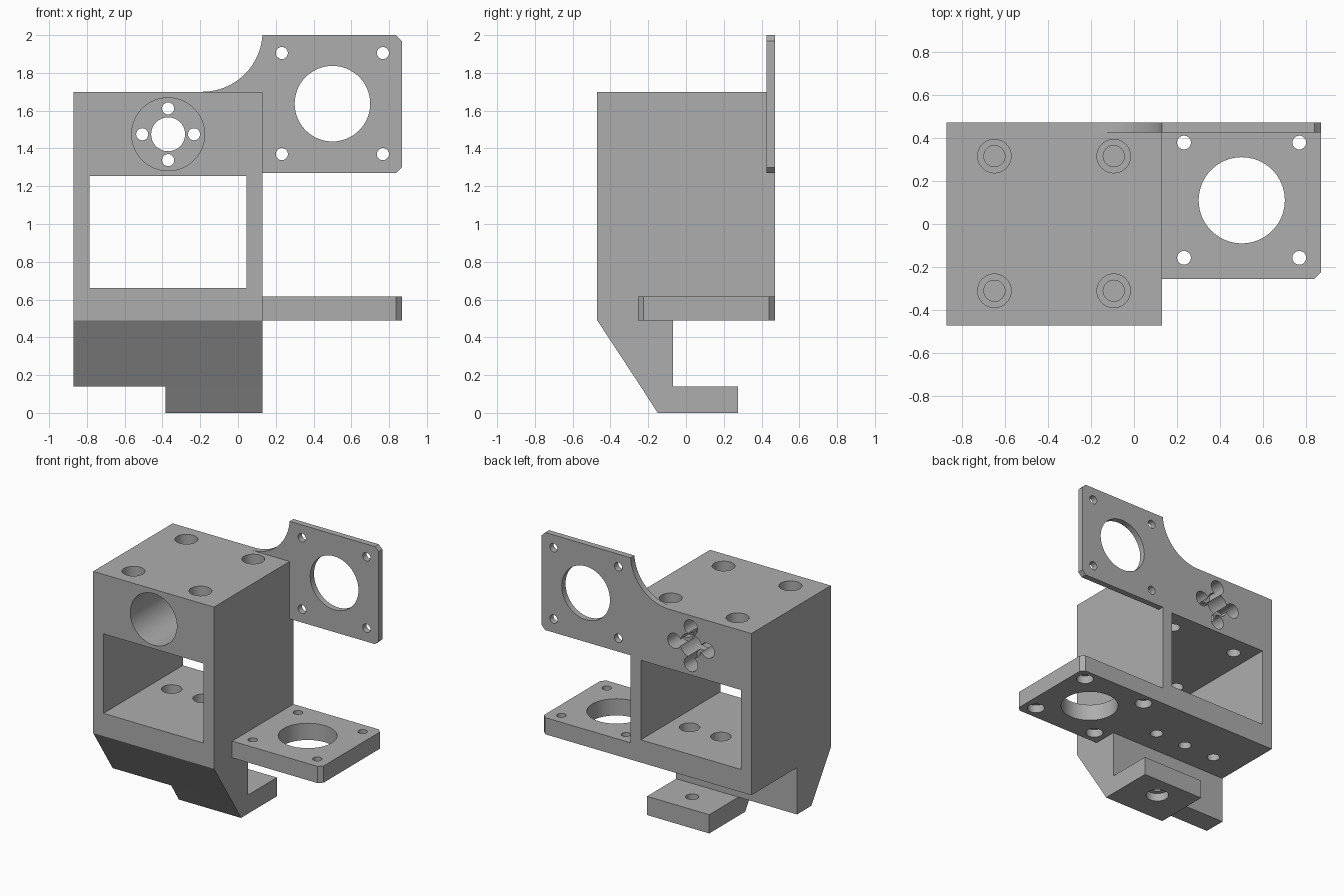
import bpy
import bmesh
from math import cos, sin, pi, radians

cube = bpy.data.objects.get("Cube")
if cube:
    bpy.data.objects.remove(cube, do_unlink=True)

grey = bpy.data.materials.new("plain grey")
grey.use_nodes = True
grey.diffuse_color = (0.42, 0.42, 0.42, 1)
bsdf = next(n for n in grey.node_tree.nodes if n.type == "BSDF_PRINCIPLED")
bsdf.inputs["Base Color"].default_value = grey.diffuse_color
bsdf.inputs["Roughness"].default_value = 0.6


def prism(name, axis, points, lo, hi):
    """Extrude a 2D profile along an axis; the profile uses the other two axes in order."""
    place = {"x": lambda u, v, t: (t, u, v),
             "y": lambda u, v, t: (u, t, v),
             "z": lambda u, v, t: (u, v, t)}[axis]
    bm = bmesh.new()
    ends = [[bm.verts.new(place(u, v, t)) for u, v in points] for t in (lo, hi)]
    bm.faces.new(ends[0])
    bm.faces.new(ends[1])
    for i in range(len(points)):
        j = (i + 1) % len(points)
        bm.faces.new((ends[0][i], ends[0][j], ends[1][j], ends[1][i]))
    bmesh.ops.recalc_face_normals(bm, faces=bm.faces)
    mesh = bpy.data.meshes.new(name)
    bm.to_mesh(mesh)
    bm.free()
    mesh.materials.append(grey)
    ob = bpy.data.objects.new(name, mesh)
    bpy.context.collection.objects.link(ob)
    return ob


def rect(u0, u1, v0, v1):
    return [(u0, v0), (u1, v0), (u1, v1), (u0, v1)]


def hole(axis, u, v, r, lo, hi):
    n = 64 if r > 0.1 else 32
    ring = [(u + r * cos(2 * pi * i / n), v + r * sin(2 * pi * i / n)) for i in range(n)]
    return prism("cutter", axis, ring, lo, hi)


def carve(ob, cutters):
    """Subtract the cutters, bake the result and smooth the round walls."""
    for c in cutters:
        c.hide_render = True
        mod = ob.modifiers.new("cut", "BOOLEAN")
        mod.operation = "DIFFERENCE"
        mod.solver = "EXACT"
        mod.object = c
    bpy.context.view_layer.update()
    deps = bpy.context.evaluated_depsgraph_get()
    mesh = bpy.data.meshes.new_from_object(ob.evaluated_get(deps))
    ob.modifiers.clear()
    ob.data = mesh
    for c in cutters:
        bpy.data.objects.remove(c, do_unlink=True)
    mesh.shade_smooth()
    mesh.set_sharp_from_angle(angle=radians(30))


LEFT, RIGHT, FRONT, BACK = 0.13, -0.87, -0.47, 0.47
EDGE, CH = 0.867, 0.03          # outer edge and corner chamfer of the mounting plates
SHELF, STEP, TOP = 0.49, 0.14, 1.70

# Housing with the sloped skirt under its front
slope_y = -0.24
housing = prism("housing", "x", [(FRONT, TOP), (BACK, TOP), (BACK, SHELF), (-0.07, SHELF),
                                 (-0.07, STEP), (slope_y, STEP), (FRONT, SHELF)], RIGHT, LEFT)
bx, bz = -0.37, 1.475
cuts = [prism("cutter", "y", rect(-0.785, 0.045, 0.66, 1.255), -1, 1),  # window
        hole("y", bx, bz, 0.193, -1, 0.27),                           # front bore
        hole("y", bx, bz, 0.09, 0.2, 1)]                              # shaft opening
for k in range(4):                                                    # screws around the shaft
    u, v = bx + 0.137 * cos(k * pi / 2), bz + 0.137 * sin(k * pi / 2)
    cuts += [hole("y", u, v, 0.032, 0.2, 1), hole("y", u, v, 0.056, 0.32, 1)]
for x in (-0.648, -0.094):                                            # roof screws
    for y in (-0.31, 0.315):
        cuts += [hole("z", x, y, 0.049, 1.0, 2), hole("z", x, y, 0.078, 1.5, 2)]
for x in (-0.63, -0.37, -0.11):                                       # floor screws
    cuts += [hole("z", x, 0.115, 0.045, 0.4, 0.9), hole("z", x, 0.115, 0.07, 0.56, 0.9)]
carve(housing, cuts)

# Foot continuing the slope, with a tab toward the back
foot = prism("foot", "x", [(slope_y, STEP), (-0.15, 0), (0.275, 0), (0.275, STEP)], -0.385, LEFT)
carve(foot, [hole("z", -0.125, 0.105, 0.045, -1, 1), hole("z", -0.125, 0.105, 0.08, -1, 0.06)])

# Upright mounting plate with a curved shoulder onto the housing roof
cx, r = -0.19, 0.32
arc = [(cx + r * sin(a), TOP + r - r * cos(a))
       for a in [radians(86.4) * i / 24 for i in range(25)]]
upright = prism("upright_plate", "y",
                arc + [(EDGE - CH, 2), (EDGE, 2 - CH), (EDGE, 1.27 + CH), (EDGE - CH, 1.27),
                       (LEFT, 1.27), (LEFT, TOP)], 0.425, BACK)
cuts = [hole("y", 0.5, 1.637, 0.2, -1, 1)]
for x in (0.232, 0.767):
    for z in (1.37, 1.905):
        cuts.append(hole("y", x, z, 0.032, -1, 1))
carve(upright, cuts)

# Horizontal mounting plate beside the housing
shelf = prism("shelf_plate", "z",
              [(LEFT, -0.255), (EDGE - CH, -0.255), (EDGE, -0.255 + CH), (EDGE, BACK - CH),
               (EDGE - CH, BACK), (LEFT, BACK)], SHELF, 0.615)
cuts = [hole("z", 0.5, 0.11, 0.2, -1, 1)]
for x in (0.232, 0.767):
    for y in (-0.157, 0.378):
        cuts += [hole("z", x, y, 0.032, -1, 1), hole("z", x, y, 0.06, -1, 0.55)]
carve(shelf, cuts)
